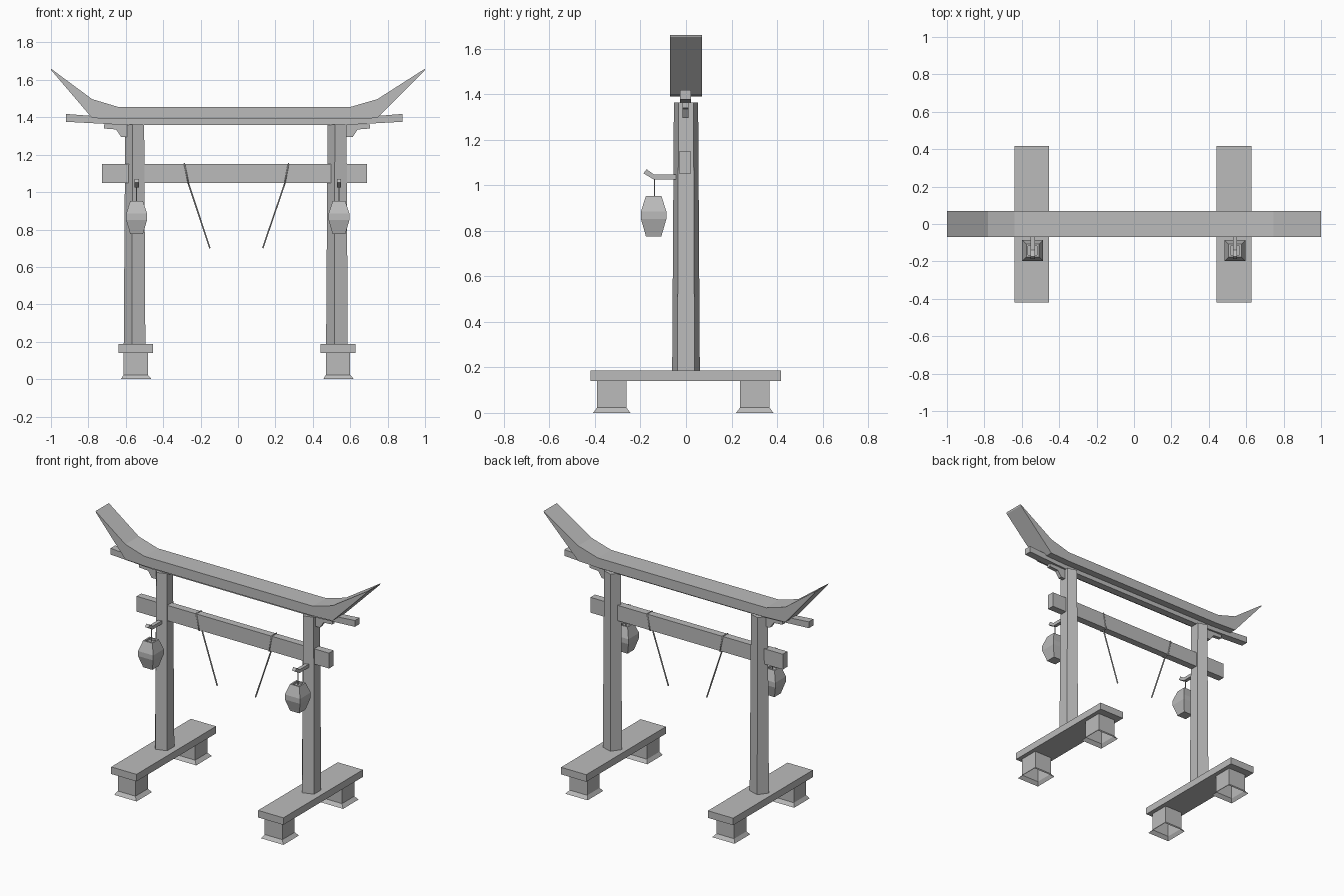
import bpy, bmesh, math
from mathutils import Vector

cube = bpy.data.objects.get("Cube")
if cube:
    bpy.data.objects.remove(cube, do_unlink=True)

grey = bpy.data.materials.new("plain_grey")
grey.use_nodes = True
colour = (0.5, 0.5, 0.5, 1)
grey.diffuse_color = colour
grey.node_tree.nodes["Principled BSDF"].inputs["Base Color"].default_value = colour


def finish(name, bm):
    bmesh.ops.recalc_face_normals(bm, faces=bm.faces)
    mesh = bpy.data.meshes.new(name)
    bm.to_mesh(mesh)
    bm.free()
    mesh.materials.append(grey)
    obj = bpy.data.objects.new(name, mesh)
    bpy.context.collection.objects.link(obj)
    return obj


def loft(name, rings, cap_start=True, cap_end=True):
    """Join matching rings of points into a shell."""
    bm = bmesh.new()
    loops = [[bm.verts.new(p) for p in ring] for ring in rings]
    n = len(loops[0])
    for a, b in zip(loops, loops[1:]):
        for i in range(n):
            j = (i + 1) % n
            bm.faces.new((a[i], a[j], b[j], b[i]))
    if cap_start:
        bm.faces.new(loops[0])
    if cap_end:
        bm.faces.new(loops[-1])
    return finish(name, bm)


def box(name, x0, x1, y0, y1, z0, z1):
    ring = [(x0, y0), (x1, y0), (x1, y1), (x0, y1)]
    return loft(name, [[(x, y, z) for x, y in ring] for z in (z0, z1)])


def square(cx, cy, half, z):
    return [(cx + sx * half, cy + sy * half, z)
            for sx, sy in ((-1, -1), (1, -1), (1, 1), (-1, 1))]


def pentagon(cx, cy, r, z):
    # One corner points to -x, one flat side faces +x
    angles = [math.pi + i * math.tau / 5 for i in range(5)]
    return [(cx + r * math.cos(a), cy + r * math.sin(a), z) for a in angles]


def beam(name, top, bottom, y0, y1):
    """Long beam made of four-cornered sections along x."""
    return loft(name, [[(xt, y0, zt), (xt, y1, zt), (xb, y1, zb), (xb, y0, zb)]
                       for (xt, zt), (xb, zb) in zip(top, bottom)])


def cord(name, points, radius, cyclic=False):
    curve = bpy.data.curves.new(name, "CURVE")
    curve.dimensions = "3D"
    curve.bevel_depth = radius
    curve.bevel_resolution = 1
    curve.use_fill_caps = True
    spline = curve.splines.new("POLY")
    spline.points.add(len(points) - 1)
    for p, co in zip(spline.points, points):
        p.co = (*co, 1)
    spline.use_cyclic_u = cyclic
    curve.materials.append(grey)
    obj = bpy.data.objects.new(name, curve)
    bpy.context.collection.objects.link(obj)


# Upswept top beam
beam("roof_beam",
     [(-1, 1.66), (-0.78, 1.497), (-0.64, 1.455), (0.6, 1.455), (0.745, 1.497), (1, 1.66)],
     [(-0.997, 1.65), (-0.78, 1.396), (-0.62, 1.39), (0.59, 1.39), (0.745, 1.396), (0.997, 1.65)],
     -0.07, 0.07)

# Narrow beam under the roof, and the tie beam
beam("under_beam",
     [(-0.92, 1.418), (-0.62, 1.395), (0.59, 1.395), (0.88, 1.418)],
     [(-0.92, 1.376), (-0.62, 1.36), (0.59, 1.36), (0.88, 1.376)],
     -0.027, 0.022)
box("tie_beam", -0.727, 0.69, -0.028, 0.02, 1.048, 1.15)

for side, cx, sign in (("right", -0.547, -1), ("left", 0.535, 1)):
    # Five-sided tapering post
    loft(side + "_post", [pentagon(cx, 0, 0.064, 0.17), pentagon(cx, 0, 0.056, 1.362)])

    # Plank and two hollow feet with flared skirts
    box(side + "_base_plank", cx - 0.093, cx + 0.093, -0.42, 0.418, 0.14, 0.187)
    for end, cy in (("front", -0.326), ("back", 0.302)):
        loft(f"{side}_{end}_foot",
             [square(cx + 0.003, cy, 0.082, 0), square(cx, cy, 0.065, 0.023),
              square(cx, cy, 0.065, 0.141)], cap_start=False)

    # Stepped bracket outside the post
    outline = [(0.03, 1.362), (0.17, 1.362), (0.17, 1.34), (0.105, 1.335),
               (0.078, 1.295), (0.03, 1.295)]
    loft(side + "_bracket",
         [[(cx + sign * x, y, z) for x, z in outline] for y in (-0.015, 0.01)])

    # Lantern arm with turned-up tip
    lx, ly = cx + 0.005, -0.142
    arm = [(-0.03, 1.046, 1.024), (-0.14, 1.046, 1.024)]
    rings = [[(lx - 0.012, y, b), (lx + 0.012, y, b), (lx + 0.012, y, t), (lx - 0.012, y, t)]
             for y, t, b in arm]
    rings.append([(lx + s * 0.012, y, z) for s, y, z in
                  ((-1, -0.187, 1.052), (1, -0.187, 1.052), (1, -0.173, 1.07), (-1, -0.173, 1.07))])
    loft(side + "_lantern_arm", rings)
    cord(side + "_lantern_string", [(lx, ly + 0.004, 1.035), (lx, ly + 0.004, 0.94)], 0.003)

    # Square lantern with a shallow recessed top
    profile = [(0.034, 0.775), (0.038, 0.79), (0.056, 0.852), (0.056, 0.885),
               (0.034, 0.952), (0.024, 0.952), (0.024, 0.94)]
    loft(side + "_lantern", [square(lx, ly, h, z) for h, z in profile])

# Ropes looped over the tie beam, hanging inward
for side, xt, xm, xe in (("right", -0.287, -0.265, -0.15), ("left", 0.27, 0.25, 0.132)):
    cord(side + "_rope",
         [(xm, -0.004, 1.044), (xm, -0.03, 1.046), (xt, -0.03, 1.153),
          (xt, 0.022, 1.153), (xm, 0.022, 1.046)], 0.0035, cyclic=True)
    cord(side + "_rope_end", [(xm, -0.004, 1.046), (xe, -0.004, 0.7)], 0.0045)
